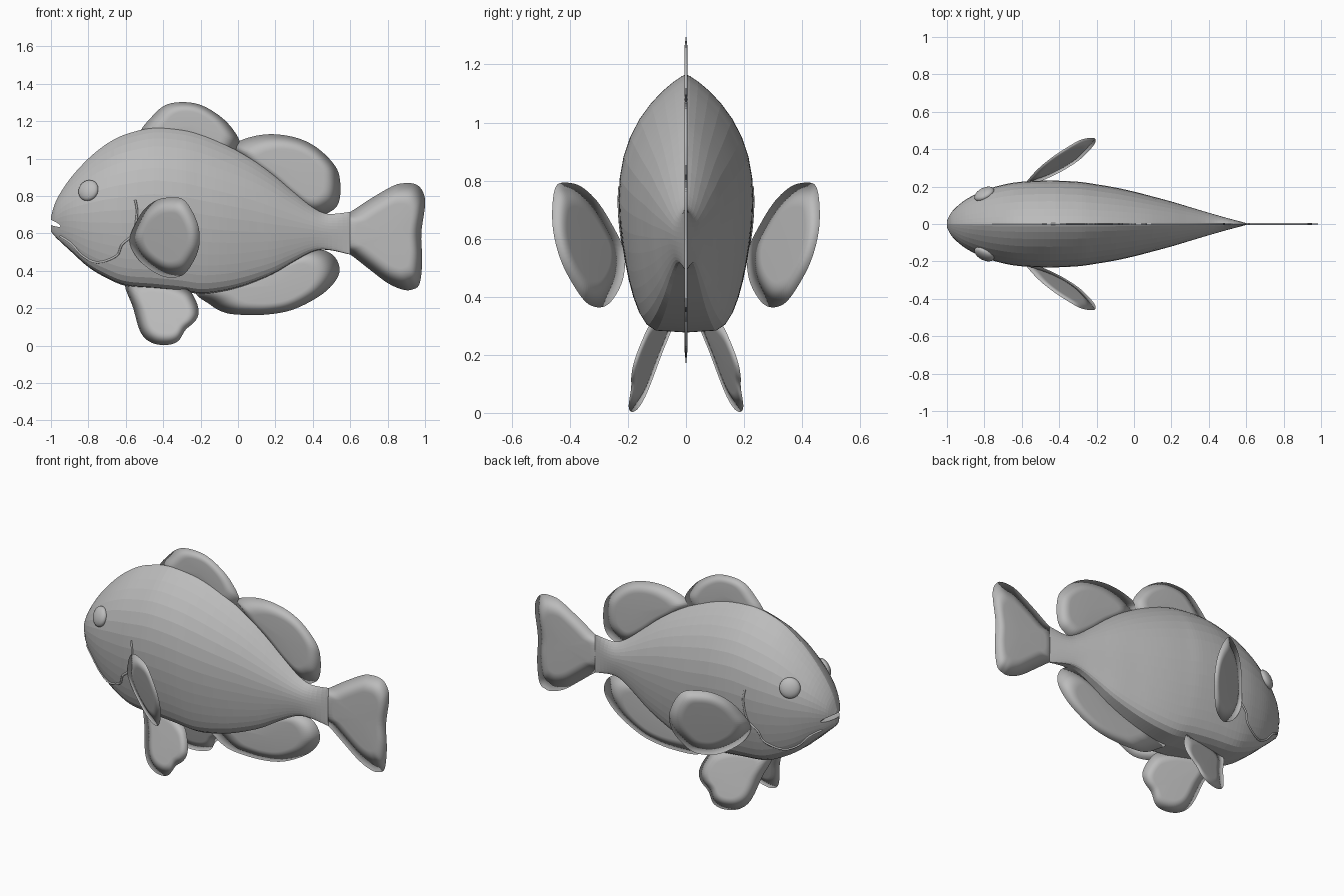
import bpy
import bmesh
import math
from mathutils import Vector

default = bpy.data.objects.get("Cube")
if default:
    bpy.data.objects.remove(default)

grey = bpy.data.materials.new("plain grey")
grey.use_nodes = True
GREY = (0.5, 0.5, 0.5, 1)
grey.diffuse_color = GREY
grey.node_tree.nodes["Principled BSDF"].inputs["Base Color"].default_value = GREY


def add_object(name, bm):
    bmesh.ops.recalc_face_normals(bm, faces=bm.faces)
    mesh = bpy.data.meshes.new(name)
    bm.to_mesh(mesh)
    bm.free()
    mesh.materials.append(grey)
    obj = bpy.data.objects.new(name, mesh)
    bpy.context.collection.objects.link(obj)
    return obj


def spline(points, steps, closed=False):
    """Smooth curve through points of any dimension."""
    n = len(points)
    pick = (lambda i: points[i % n]) if closed else (lambda i: points[max(0, min(n - 1, i))])
    result = []
    for i in range(n if closed else n - 1):
        quad = [pick(i + k) for k in (-1, 0, 1, 2)]
        for s in range(steps):
            t = s / steps
            result.append([b + t / 2 * (c - a + t * (2 * a - 5 * b + 4 * c - d + t * (3 * (b - c) + d - a)))
                           for a, b, c, d in zip(*quad)])
    if not closed:
        result.append(list(points[-1]))
    return result


# Body stations: x, top, bottom, half width
stations = spline([
    (-1, .69, .61, .02), (-.97, .78, .575, .07), (-.9, .89, .51, .13),
    (-.8, 1, .42, .18), (-.7, 1.08, .36, .21), (-.6, 1.13, .32, .226),
    (-.45, 1.165, .305, .232), (-.3, 1.155, .29, .226), (-.2, 1.13, .277, .212),
    (-.1, 1.09, .287, .195), (0, 1.04, .31, .173), (.1, .98, .345, .147),
    (.2, .905, .39, .12), (.3, .82, .45, .09), (.4, .74, .503, .06),
    (.48, .705, .512, .037), (.6, .715, .487, .005)], 5)


def section_y(u, width):
    """Egg section: narrow back, full belly; u runs from -1 to 1."""
    return width * math.sqrt(max(0, 1 - u * u)) ** (1 + .6 * u)


def surface_y(x, z):
    for a, b in zip(stations, stations[1:]):
        if a[0] <= x <= b[0]:
            t = (x - a[0]) / (b[0] - a[0])
            top, bottom, width = (p + t * (q - p) for p, q in zip(a[1:], b[1:]))
            return section_y((2 * z - top - bottom) / (top - bottom), width)
    return 0


def make_body():
    bm = bmesh.new()
    sides = 36
    rings = []
    for x, top, bottom, width in stations:
        ring = []
        for i in range(sides):
            angle = math.tau * i / sides
            u = math.cos(angle)
            y = math.copysign(section_y(u, width), math.sin(angle))
            ring.append(bm.verts.new((x, y, (top + bottom + u * (top - bottom)) / 2)))
        rings.append(ring)
    for a, b in zip(rings, rings[1:]):
        for i in range(sides):
            j = (i + 1) % sides
            bm.faces.new((a[i], a[j], b[j], b[i]))
    bm.faces.new(rings[0])
    bm.faces.new(rings[-1])
    return add_object("body", bm)


def make_fin(name, outline, lean=lambda x, z: 0, thick=.006):
    """Thin lens-shaped plate bounded by a smooth xz outline."""
    bm = bmesh.new()
    rim = spline(outline, 5, closed=True)
    cx = sum(p[0] for p in rim) / len(rim)
    cz = sum(p[1] for p in rim) / len(rim)

    def vert(x, z, offset):
        return bm.verts.new((x, lean(x, z) + offset, z))

    edge = [vert(x, z, 0) for x, z in rim]
    for offset in (-thick, thick):
        inner = [vert(cx + .6 * (x - cx), cz + .6 * (z - cz), offset) for x, z in rim]
        centre = vert(cx, cz, offset)
        for i in range(len(rim)):
            j = (i + 1) % len(rim)
            bm.faces.new((edge[i], edge[j], inner[j], inner[i]))
            bm.faces.new((inner[i], inner[j], centre))
    obj = add_object(name, bm)
    obj.data.shade_smooth()
    return obj


def make_crease(name, path, side, radius):
    """Fine ridge following the skin."""
    curve = bpy.data.curves.new(name, "CURVE")
    curve.dimensions = "3D"
    curve.bevel_depth = radius
    curve.bevel_resolution = 1
    points = spline(path, 5)
    line = curve.splines.new("POLY")
    line.points.add(len(points) - 1)
    for point, (x, z) in zip(line.points, points):
        point.co = (x, side * surface_y(x, z), z, 1)
    curve.materials.append(grey)
    bpy.context.collection.objects.link(bpy.data.objects.new(name, curve))


body = make_body()

# Mouth slit cut into the snout
bm = bmesh.new()
bmesh.ops.create_uvsphere(bm, u_segments=16, v_segments=10, radius=1)
mouth = add_object("mouth_cutter", bm)
mouth.location = (-.99, 0, .655)
mouth.scale = (.055, .15, .013)
mouth.rotation_euler = (0, math.radians(22), 0)
mouth.hide_render = True
mouth.hide_set(True)
cut = body.modifiers.new("mouth", "BOOLEAN")
cut.object = mouth
cut.operation = "DIFFERENCE"

# Fins on the centre line
make_fin("front_dorsal_fin", [
    (-.52, 1.14), (-.46, 1.225), (-.39, 1.285), (-.3, 1.302), (-.2, 1.287), (-.1, 1.23),
    (-.03, 1.16), (.01, 1.08), (-.04, 1.02), (-.25, 1.1), (-.42, 1.12)])
make_fin("rear_dorsal_fin", [
    (-.02, 1.04), (.01, 1.095), (.15, 1.13), (.3, 1.115), (.42, 1.06), (.52, .96),
    (.547, .87), (.54, .77), (.5, .72), (.42, .7), (.3, .78), (.15, .91)])
make_fin("tail_fin", [
    (.52, .68), (.6, .715), (.7, .78), (.82, .85), (.88, .868), (.95, .863), (.99, .82),
    (1, .75), (.98, .6), (.985, .45), (.97, .33), (.93, .3), (.88, .3), (.8, .335),
    (.7, .41), (.6, .487), (.52, .53)])
make_fin("anal_fin", [
    (-.22, .29), (-.15, .22), (-.08, .18), (0, .166), (.15, .166), (.3, .195), (.45, .275),
    (.53, .36), (.54, .43), (.5, .49), (.42, .515), (.3, .48), (.15, .4), (0, .34)])

# Paired fins, eyes and gill lines
for prefix, side in (("left", 1), ("right", -1)):
    make_fin(prefix + "_pectoral_fin", [
        (-.58, .56), (-.55, .65), (-.5, .73), (-.43, .78), (-.35, .793), (-.29, .78),
        (-.24, .71), (-.208, .62), (-.21, .52), (-.25, .43), (-.3, .375), (-.38, .365),
        (-.46, .4), (-.54, .47)],
        lambda x, z: side * (.422 + .61 * x + .26 * z), .004)
    make_fin(prefix + "_pelvic_fin", [
        (-.6, .35), (-.56, .2), (-.52, .07), (-.46, .015), (-.38, .004), (-.32, .025),
        (-.28, .085), (-.23, .13), (-.21, .18), (-.23, .25), (-.28, .31), (-.42, .36)],
        lambda x, z: side * (.285 + .25 * x - .305 * z), .004)

    bm = bmesh.new()
    bmesh.ops.create_uvsphere(bm, u_segments=24, v_segments=12, radius=.058)
    eye = add_object(prefix + "_eye", bm)
    x, z, d = -.8, .83, .02
    slope_x = (surface_y(x + d, z) - surface_y(x - d, z)) / (2 * d)
    slope_z = (surface_y(x, z + d) - surface_y(x, z - d)) / (2 * d)
    eye.location = (x, side * surface_y(x, z), z)
    eye.scale = (1, 1, .5)
    normal = Vector((-slope_x, side, -slope_z))
    eye.rotation_euler = normal.to_track_quat("Z", "Y").to_euler()
    eye.data.shade_smooth()

    make_crease(prefix + "_gill_line", [
        (-.55, .78), (-.54, .71), (-.56, .6), (-.62, .54), (-.65, .48), (-.75, .445),
        (-.83, .48), (-.89, .545), (-.95, .585)], side, .006)
